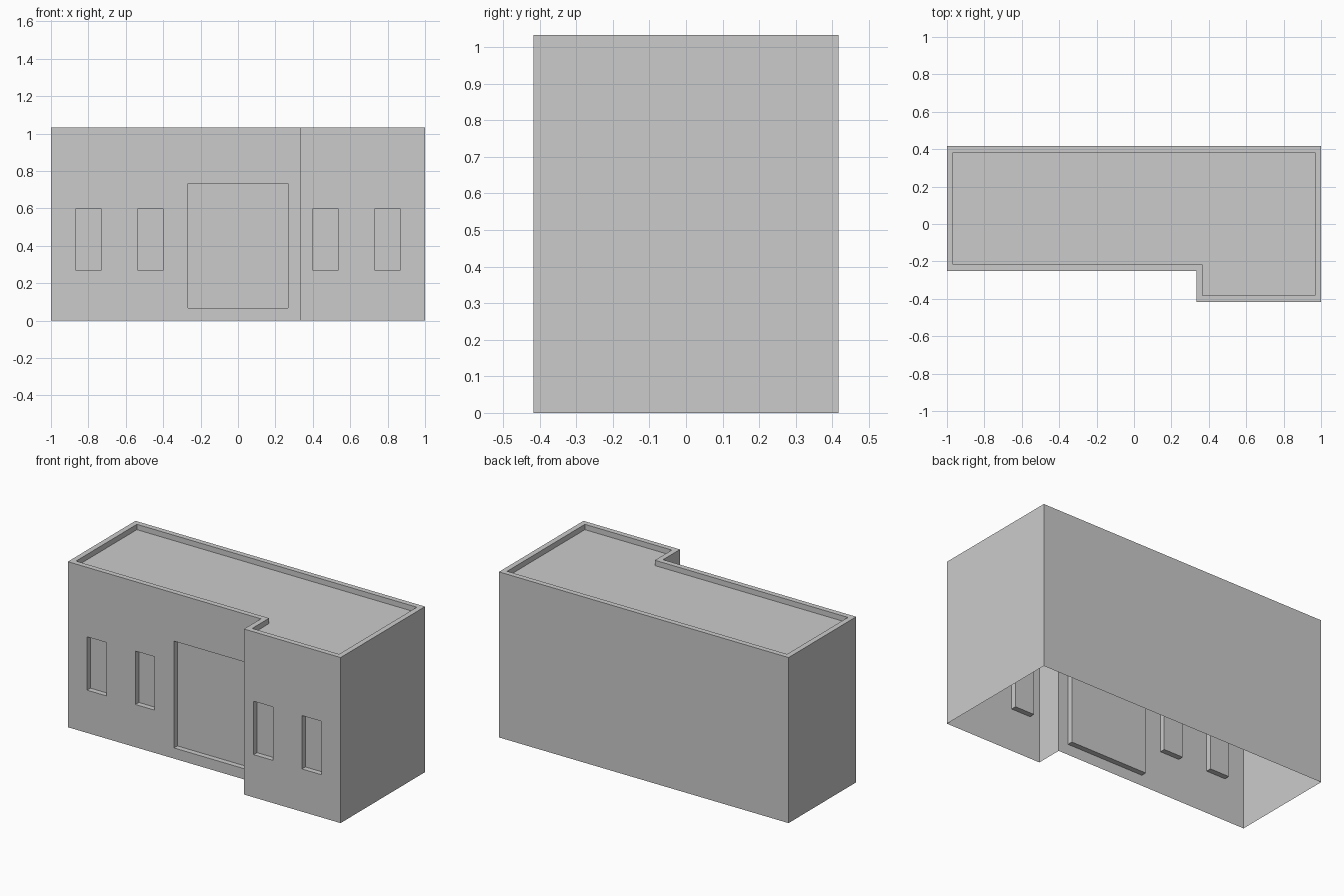
import bpy, bmesh
from mathutils import Vector

if "Cube" in bpy.data.objects:
    bpy.data.objects.remove(bpy.data.objects["Cube"])

U = 1 / 30                      # building module
HEIGHT = 31 * U
FOOTPRINT = [(-30, 12.5), (-30, -7.5), (10, -7.5), (10, -12.5), (30, -12.5), (30, 12.5)]
# openings in modules: x0, x1, z0, z1
WINDOWS = [(x, x + 4, 8, 18) for x in (-26, -16, 12, 22)]
DOOR = (-8, 8, 2, 22)

bm = bmesh.new()


def sink(face, offset):
    """Push a face inward, leaving side walls around it."""
    new = bmesh.ops.extrude_discrete_faces(bm, faces=[face])["faces"][0]
    bmesh.ops.translate(bm, verts=new.verts[:], vec=offset)


def front_faces(x0, x1):
    """Front wall faces whose middle lies between x0 and x1."""
    bm.normal_update()
    return [f for f in bm.faces if f.normal.y < -0.9
            and x0 < f.calc_center_median().x < x1]


def cut(faces, co, no):
    geom = set(faces)
    for f in faces:
        geom.update(f.edges)
        geom.update(f.verts)
    bmesh.ops.bisect_plane(bm, geom=list(geom), plane_co=co, plane_no=no, dist=1e-5)


# outer walls, open underneath
low = [bm.verts.new((x * U, y * U, 0)) for x, y in FOOTPRINT]
high = [bm.verts.new((x * U, y * U, HEIGHT)) for x, y in FOOTPRINT]
n = len(FOOTPRINT)
for i in range(n):
    j = (i + 1) % n
    bm.faces.new((low[i], low[j], high[j], high[i]))
roof = bm.faces.new(high)

# recessed windows and entrance in the front walls
for x0, x1, z0, z1 in WINDOWS + [DOOR]:
    x0, x1, z0, z1 = (v * U for v in (x0, x1, z0, z1))
    for x in (x0, x1):
        cut(front_faces(-2, 2), (x, 0, 0), (1, 0, 0))
for x0, x1, z0, z1 in WINDOWS + [DOOR]:
    x0, x1, z0, z1 = (v * U for v in (x0, x1, z0, z1))
    for z in (z0, z1):
        cut(front_faces(x0, x1), (0, 0, z), (0, 0, 1))
    panel = [f for f in front_faces(x0, x1) if z0 < f.calc_center_median().z < z1][0]
    sink(panel, Vector((0, U, 0)))

# flat roof sunk behind a parapet
bm.normal_update()
roof = max(bm.faces, key=lambda f: f.normal.z * f.calc_area())
bmesh.ops.inset_region(bm, faces=[roof], thickness=U, use_even_offset=True)
bm.normal_update()
roof = max(bm.faces, key=lambda f: f.normal.z * f.calc_area())
sink(roof, Vector((0, 0, -U)))
bm.normal_update()

mesh = bpy.data.meshes.new("building_shell")
bm.to_mesh(mesh)
bm.free()
bpy.context.collection.objects.link(bpy.data.objects.new("building_shell", mesh))
